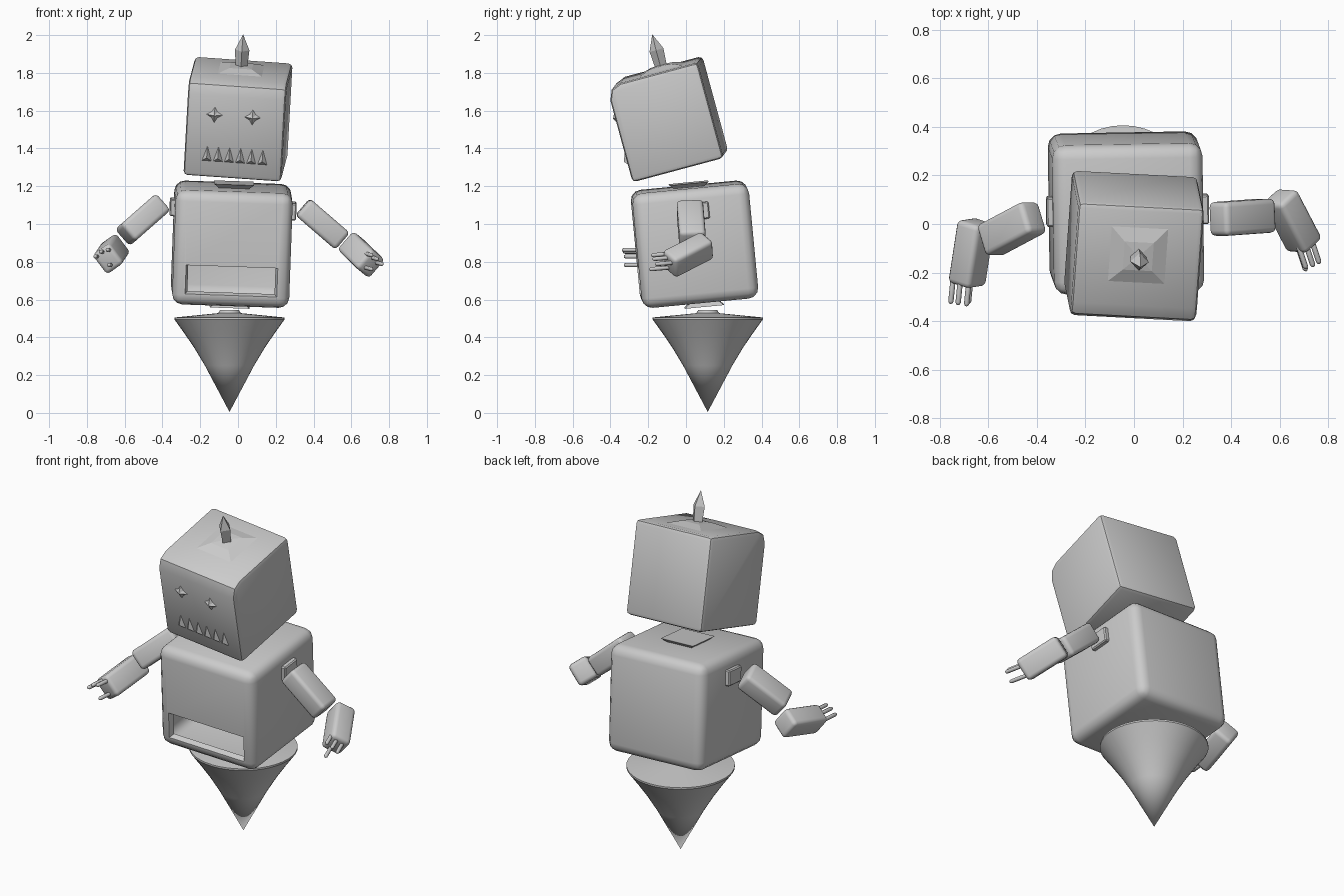
import bpy, bmesh, math
from mathutils import Vector, Matrix, Euler

if "Cube" in bpy.data.objects:
    bpy.data.objects.remove(bpy.data.objects["Cube"])


def frame(loc, rot):
    return Matrix.Translation(loc) @ Euler([math.radians(a) for a in rot]).to_matrix().to_4x4()


def finish(name, bm, mat=Matrix(), smooth=None):
    bmesh.ops.recalc_face_normals(bm, faces=bm.faces)
    me = bpy.data.meshes.new(name)
    bm.to_mesh(me)
    bm.free()
    ob = bpy.data.objects.new(name, me)
    bpy.context.collection.objects.link(ob)
    ob.matrix_world = mat
    if smooth:
        bpy.ops.object.select_all(action='DESELECT')
        ob.select_set(True)
        bpy.context.view_layer.objects.active = ob
        bpy.ops.object.shade_smooth_by_angle(angle=math.radians(smooth))
    return ob


def box_mesh(size, bevel=0.0, segs=2):
    bm = bmesh.new()
    bmesh.ops.create_cube(bm, size=1)
    bmesh.ops.scale(bm, vec=size, verts=bm.verts)
    if bevel:
        bmesh.ops.bevel(bm, geom=bm.edges[:], offset=bevel, segments=segs,
                        profile=0.5, affect='EDGES')
    return bm


def lathe(name, profile, segs, mat=Matrix(), turn=0.0, smooth=None):
    bm = bmesh.new()
    vs = [bm.verts.new((r, 0, z)) for r, z in profile]
    es = [bm.edges.new(p) for p in zip(vs, vs[1:])]
    bmesh.ops.rotate(bm, verts=vs, matrix=Matrix.Rotation(math.radians(turn), 3, 'Z'))
    bmesh.ops.spin(bm, geom=vs + es, axis=(0, 0, 1), cent=(0, 0, 0),
                   angle=2 * math.pi, steps=segs, use_duplicate=False)
    bmesh.ops.remove_doubles(bm, verts=bm.verts, dist=1e-4)
    return finish(name, bm, mat, smooth)


def along(a, b, ref):
    """Frame at the middle of a-b with z along it."""
    a, b = Vector(a), Vector(b)
    z = (b - a).normalized()
    y = Vector(ref)
    y = (y - z * y.dot(z)).normalized()
    m = Matrix((y.cross(z), y, z)).transposed().to_4x4()
    m.translation = (a + b) / 2
    return m, (b - a).length


# Spinning-top base
lathe("cone_base", [(0, 0.005), (0.13, 0.25), (0.187, 0.345), (0.238, 0.42), (0.292, 0.495),
                    (0.292, 0.505), (0.06, 0.528), (0.05, 0.545), (0, 0.545)],
      40, Matrix.Translation((-0.045, 0.115, 0)), smooth=20)

# Torso shell with a slot in the front
body = frame((-0.033, 0.045, 0.893), (5.5, 2, 1))
bm = box_mesh((0.62, 0.62, 0.61), 0.055, 3)
front = min(bm.faces, key=lambda f: f.calc_center_median().y)
outer = list(front.verts)
rings = [outer]
for y, grow in ((-0.31, 0), (-0.28, -0.012)):
    rings.append([bm.verts.new((math.copysign(0.243 + grow, v.co.x), y,
                                (-0.09 - grow if v.co.z > 0 else -0.243 - grow)))
                  for v in outer])
bm.faces.remove(front)
for r0, r1 in zip(rings, rings[1:]):
    for i in range(4):
        j = (i + 1) % 4
        bm.faces.new((r0[i], r0[j], r1[j], r1[i]))
finish("torso", bm, body, 30)

# Joint plates on the torso
R2 = math.sqrt(2)
plate = [(0, -0.012), (0.075 * R2, -0.012), (0.105 * R2, 0.014), (0, 0.014)]
lathe("neck_plate", plate, 4, body @ Matrix.Translation((0, 0, 0.312)), 45)
lathe("hip_plate", plate, 4, body @ Matrix.Translation((0, 0.02, -0.318)) @ Matrix.Rotation(math.pi, 4, 'X'), 45)
for side, s in (("left", -1), ("right", 1)):
    finish(side + "_shoulder_plate", box_mesh((0.04, 0.12, 0.09), 0.006, 1),
           body @ Matrix.Translation((s * 0.315, 0.03, 0.185)))

# Head, with a broader bevel along the brow
head = frame((0, -0.098, 1.555), (15, 4, -3))
bm = box_mesh((0.52, 0.5, 0.525))
brow = [e for e in bm.edges if all(v.co.y < 0 and v.co.z > 0 for v in e.verts)]
bmesh.ops.bevel(bm, geom=brow, offset=0.075, segments=2, profile=0.5, affect='EDGES')
sharp = [e for e in bm.edges if e.calc_face_angle() > math.radians(50)]
bmesh.ops.bevel(bm, geom=sharp, offset=0.022, segments=2, profile=0.5, affect='EDGES')
finish("head", bm, head, 25)

# Horn on a shallow raised pyramid
crown = head @ Matrix.Translation((0, 0.04, 0))
lathe("horn_base", [(0.13 * R2, 0.258), (0.06 * R2, 0.282), (0, 0.288)], 4, crown, 45)
lathe("horn", [(0, 0.27), (0.031, 0.27), (0.038, 0.37), (0, 0.455)], 4, crown)


def relief(name, outline, peak, x, z):
    """Faceted raised shape on the face."""
    bm = bmesh.new()
    rim = [bm.verts.new((px, 0.004, pz)) for px, pz in outline]
    top = bm.verts.new((peak[0], -0.022, peak[1]))
    for i, v in enumerate(rim):
        bm.faces.new((v, rim[(i + 1) % len(rim)], top))
    bm.faces.new(rim)
    finish(name, bm, head @ Matrix.Translation((x, -0.25, z)))


# Star eyes and a row of pointed teeth
star = []
for i in range(8):
    a = i * math.pi / 4
    r = 0.05 if i % 2 == 0 else 0.026
    star.append((r * math.cos(a), r * math.sin(a)))
for side, x in (("left", -0.112), ("right", 0.09)):
    relief(side + "_eye", star, (0, 0), x, 0.083)
for i in range(6):
    relief("tooth_%d" % (i + 1), [(-0.029, -0.045), (0.029, -0.045), (0, 0.05)],
           (0, -0.02), -0.14 + i * 0.059, -0.13)

# Arms: (shoulder, elbow), (elbow, wrist), forearm roll, finger roots, finger direction
arms = {
    "left": (((-0.41, 0.03, 1.105), (-0.598, -0.07, 0.94)),
             ((-0.65, 0.01, 0.872), (-0.69, -0.25, 0.812)), (0.8, 0, 0.6),
             [(-0.748, -0.25, 0.828), (-0.718, -0.255, 0.853), (-0.683, -0.26, 0.863),
              (-0.675, -0.25, 0.783)], (-0.008, -0.08, 0)),
    "right": (((0.343, 0.02, 1.09), (0.552, 0.035, 0.91)),
              ((0.598, 0.115, 0.89), (0.705, -0.09, 0.785)), (-0.75, 0, 0.65),
              [(0.68, -0.095, 0.842), (0.71, -0.088, 0.822), (0.735, -0.075, 0.795),
               (0.68, -0.105, 0.768)], (0.03, -0.09, -0.008)),
}
for side, (upper, lower, roll, roots, fdir) in arms.items():
    m, n = along(*upper, (0, 1, 0))
    finish(side + "_upper_arm", box_mesh((0.118, 0.14, n), 0.022, 3), m, 30)
    m, n = along(*lower, roll)
    finish(side + "_forearm", box_mesh((0.13, 0.115, n), 0.022, 3), m, 30)
    for i, p in enumerate(roots):
        a = Vector(p) - Vector(fdir) * 0.3
        m, n = along(a, Vector(p) + Vector(fdir), (0, 0, 1))
        h = n / 2
        lathe("%s_finger_%d" % (side, i + 1),
              [(0, -h), (0.011, -h), (0.011, h - 0.012), (0.007, h - 0.003), (0, h)],
              8, m, smooth=50)
